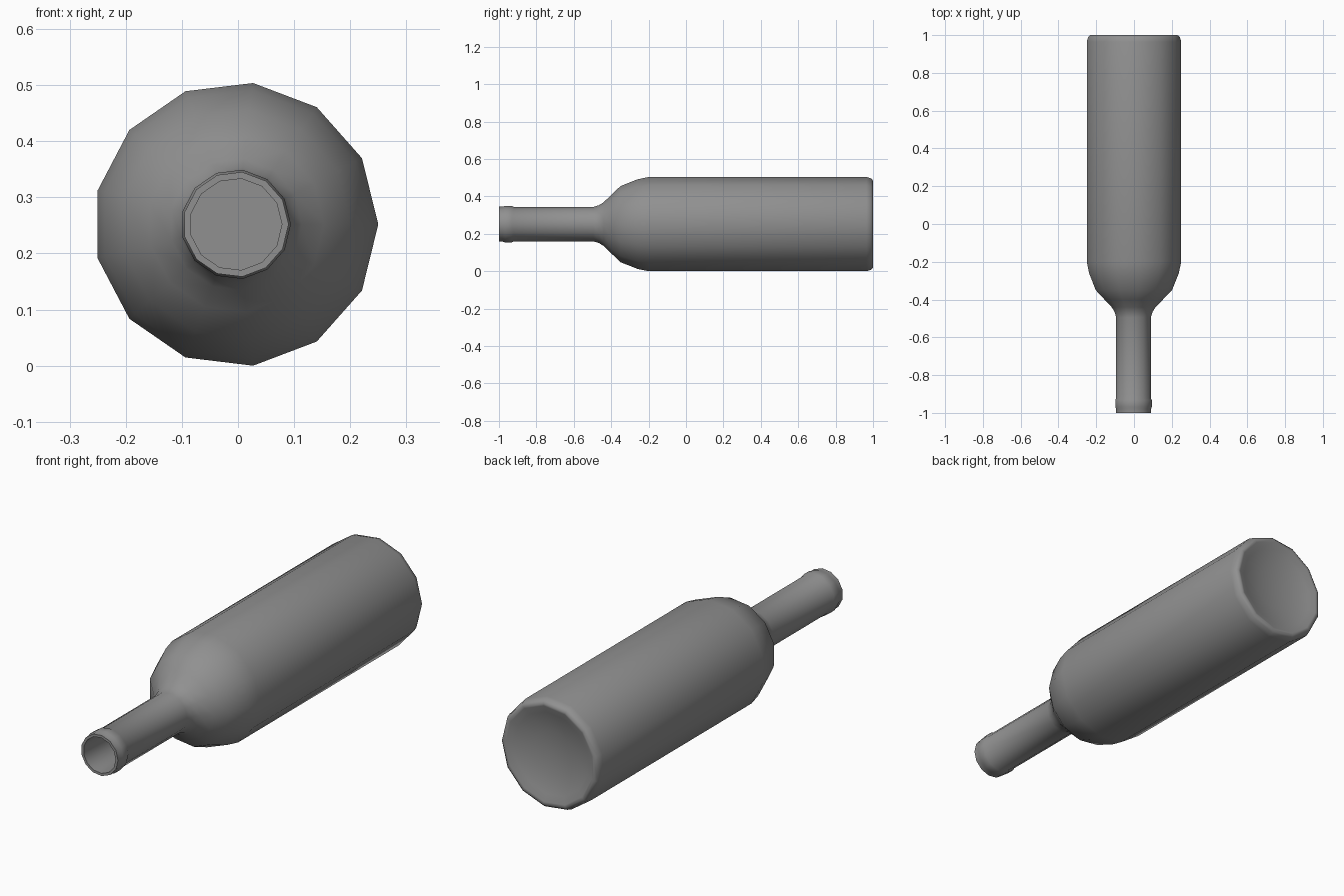
import bpy, bmesh, math

if "Cube" in bpy.data.objects:
    bpy.data.objects.remove(bpy.data.objects["Cube"])

SIDES = 13
R = 0.2537
CX, CZ = -0.0037, R * math.sin(6 * math.pi / SIDES)

# Profile (y, radius): punt, base, body, shoulder, neck, lip, mouth, hollow inside
profile = [
    (0.96, 0), (0.967, 0.10), (0.985, 0.19), (0.998, 0.222), (1.0, 0.234),
    (0.99, 0.246), (0.965, R),
    (-0.20, R), (-0.26, 0.241), (-0.35, 0.205), (-0.40, 0.157),
    (-0.44, 0.118), (-0.465, 0.102), (-0.495, 0.093),
    (-0.922, 0.093), (-0.932, 0.098), (-0.968, 0.098), (-0.98, 0.094), (-1.0, 0.094),
    (-1.0, 0.082), (-0.49, 0.082), (-0.40, 0.14), (-0.34, 0.19), (-0.20, 0.235),
    (0.92, 0.235), (0.92, 0),
]


def lathe(name, points):
    bm = bmesh.new()
    rings = []
    for y, r in points:
        count = SIDES if r else 1
        rings.append([bm.verts.new((CX + r * math.cos(2 * math.pi * i / SIDES), y,
                                    CZ + r * math.sin(2 * math.pi * i / SIDES)))
                      for i in range(count)])
    for a, b in zip(rings, rings[1:]):
        for i in range(SIDES):
            j = (i + 1) % SIDES
            quad = [a[i % len(a)], a[j % len(a)], b[j % len(b)], b[i % len(b)]]
            bm.faces.new(list(dict.fromkeys(quad)))
    bmesh.ops.recalc_face_normals(bm, faces=bm.faces)
    mesh = bpy.data.meshes.new(name)
    bm.to_mesh(mesh)
    bm.free()
    obj = bpy.data.objects.new(name, mesh)
    bpy.context.collection.objects.link(obj)
    return obj


bottle = lathe("bottle", profile)

# Dark grey glass
glass = bpy.data.materials.new("dark_glass")
glass.diffuse_color = (0.28, 0.28, 0.28, 1)
glass.use_nodes = True
glass.node_tree.nodes["Principled BSDF"].inputs["Base Color"].default_value = glass.diffuse_color
bottle.data.materials.append(glass)

bpy.context.view_layer.objects.active = bottle
bottle.select_set(True)
bpy.ops.object.shade_smooth_by_angle(angle=math.radians(75))
